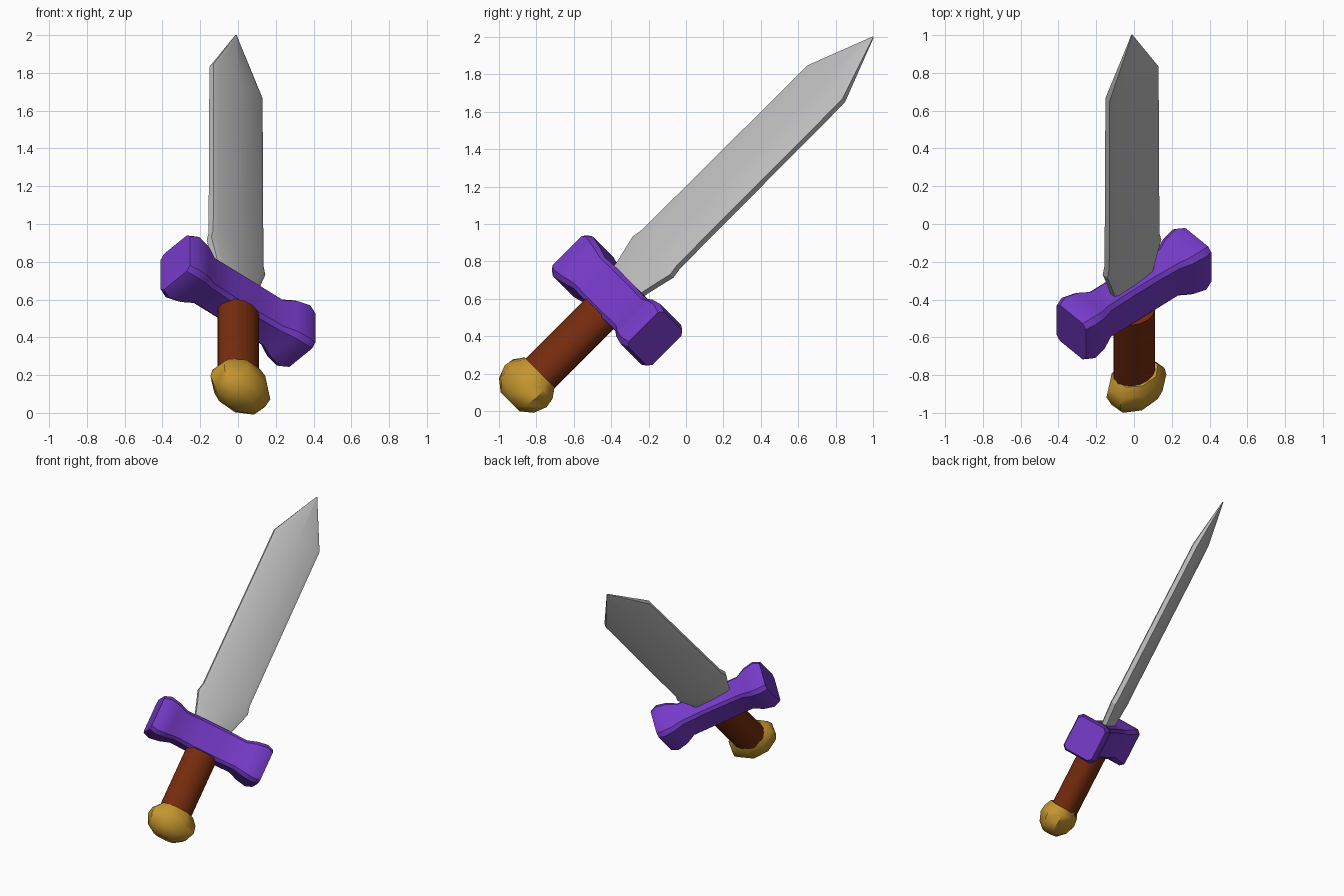
import bpy, bmesh, math
from mathutils import Matrix, Vector

if "Cube" in bpy.data.objects:
    bpy.data.objects.remove(bpy.data.objects["Cube"])

# Sword frame: local X = blade width, Y = blade thickness, Z = from pommel to tip
R = math.sqrt(0.5)
wide, thick, along = Vector((-R, -.5, .5)), Vector((R, -.5, .5)), Vector((0, R, R))
FRAME = Matrix.Translation((0, 0, 1)) @ Matrix((wide, thick, along)).transposed().to_4x4()


def material(name, color):
    m = bpy.data.materials.new(name)
    m.use_nodes = True
    m.diffuse_color = (*color, 1)
    m.node_tree.nodes["Principled BSDF"].inputs["Base Color"].default_value = (*color, 1)
    return m


def loft(name, mat, profile, stations, place=Matrix(), angle=40):
    """Sweep a unit profile along Z through (height, half width, half thickness) stations."""
    bm = bmesh.new()
    rings = [[bm.verts.new(FRAME @ place @ Vector((p * a, q * b, z))) for p, q in profile]
             for z, a, b in stations]
    n = len(profile)
    for lo, hi in zip(rings, rings[1:]):
        for i in range(n):
            j = (i + 1) % n
            bm.faces.new((lo[i], lo[j], hi[j], hi[i]))
    bm.faces.new(rings[0])
    bm.faces.new(rings[-1])
    bmesh.ops.recalc_face_normals(bm, faces=bm.faces)
    mesh = bpy.data.meshes.new(name)
    bm.to_mesh(mesh)
    bm.free()
    mesh.materials.append(mat)
    ob = bpy.data.objects.new(name, mesh)
    bpy.context.collection.objects.link(ob)
    bpy.ops.object.select_all(action="DESELECT")
    ob.select_set(True)
    bpy.context.view_layer.objects.active = ob
    bpy.ops.object.shade_smooth_by_angle(angle=math.radians(angle))


def ngon(n, turn=0):
    return [(math.cos(math.tau * (i + turn) / n), math.sin(math.tau * (i + turn) / n))
            for i in range(n)]


def mirrored(quarter):
    """Complete a profile from the points of its first quadrant."""
    top = quarter + [(-x, y) for x, y in reversed(quarter) if x > 0]
    return top + [(-x, -y) for x, y in top if y > 0 and (x != 0 or y > 0)]


steel = material("steel", (.51, .51, .51))
purple = material("purple", (.18, .043, .58))
leather = material("brown leather", (.18, .025, .004))
gold = material("gold", (.56, .305, .028))

# Blade: gently domed faces, narrow flat edges, flared base and pointed end
loft("blade", steel, mirrored([(1, .5), (.85, .8), (0, 1)]), [
    (-.5, .13, .033), (-.41, .15, .033), (-.33, .175, .034), (-.25, .202, .035),
    (-.19, .188, .035), (1.06, .183, .032), (1.414, .003, .004)],
    Matrix.Translation((.007, -.008, 0)), angle=30)

# Crossguard: slim bar swelling into blocky ends, laid across the blade and turned slightly
half = [(.08, .122, .088), (.24, .118, .09), (.31, .138, .122),
        (.39, .15, .135), (.44, .134, .118)]
loft("crossguard", purple, mirrored([(1, .78), (.82, 1)]),
     [(-x, a, b) for x, a, b in reversed(half)] + half,
     Matrix.Translation((-.02, -.02, -.55)) @ Matrix.Rotation(-.07, 4, "Z")
     @ Matrix.Rotation(math.pi / 2, 4, "Y"))

# Grip: oval rod
loft("grip", leather, ngon(16), [(-1.15, .122, .1), (-.66, .122, .1)],
     Matrix.Translation((-.01, -.008, 0)))

# Pommel: rounded faceted knob
loft("pommel", gold, ngon(8, .5), [
    (-1.337, .085, .06), (-1.29, .155, .108), (-1.22, .187, .134),
    (-1.165, .175, .128), (-1.115, .13, .106)],
    Matrix.Translation((-.014, .004, 0)), angle=50)
